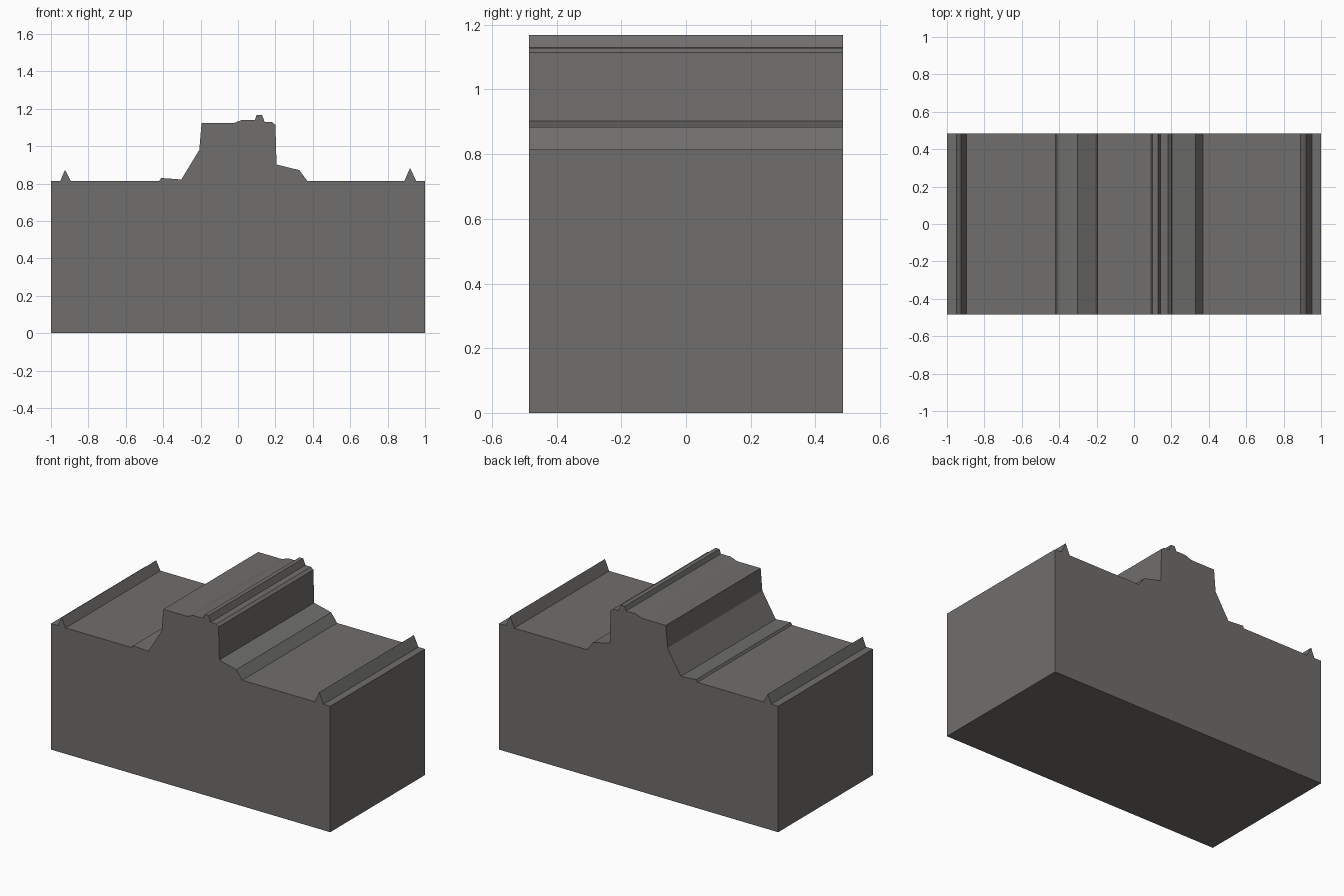
import bpy, bmesh

if "Cube" in bpy.data.objects:
    bpy.data.objects.remove(bpy.data.objects["Cube"])

HALF_DEPTH = 0.485
GROUND = 0.815  # height of the flat side decks

stone = bpy.data.materials.new("dark warm grey")
stone.diffuse_color = (0.16, 0.157, 0.15, 1)
stone.use_nodes = True
stone.node_tree.nodes["Principled BSDF"].inputs["Base Color"].default_value = stone.diffuse_color

# Cross-section (x, z), from bottom left round to the right and back
profile = [
    (-1, 0), (1, 0), (1, GROUND),
    # right edge ridge
    (0.952, GROUND), (0.92, 0.884), (0.89, GROUND),
    # right shoulder
    (0.37, GROUND), (0.328, 0.872), (0.206, 0.902),
    # raised centre with small crest
    (0.2, 1.114), (0.183, 1.128), (0.143, 1.129), (0.128, 1.168),
    (0.1, 1.168), (0.09, 1.14), (0.02, 1.14), (-0.025, 1.123),
    (-0.195, 1.123), (-0.207, 0.98),
    # left slope and low step
    (-0.303, 0.822), (-0.412, 0.83), (-0.42, GROUND),
    # left edge ridge
    (-0.895, GROUND), (-0.925, 0.874), (-0.95, GROUND),
    (-1, GROUND),
]

# Extrude the section from front to back
bm = bmesh.new()
front = bm.faces.new([bm.verts.new((x, -HALF_DEPTH, z)) for x, z in profile])
grown = bmesh.ops.extrude_face_region(bm, geom=[front], use_keep_orig=True)
back = [v for v in grown["geom"] if isinstance(v, bmesh.types.BMVert)]
bmesh.ops.translate(bm, verts=back, vec=(0, 2 * HALF_DEPTH, 0))
bmesh.ops.recalc_face_normals(bm, faces=bm.faces[:])

mesh = bpy.data.meshes.new("stepped_block")
bm.to_mesh(mesh)
bm.free()
mesh.materials.append(stone)
block = bpy.data.objects.new("stepped_block", mesh)
bpy.context.collection.objects.link(block)
